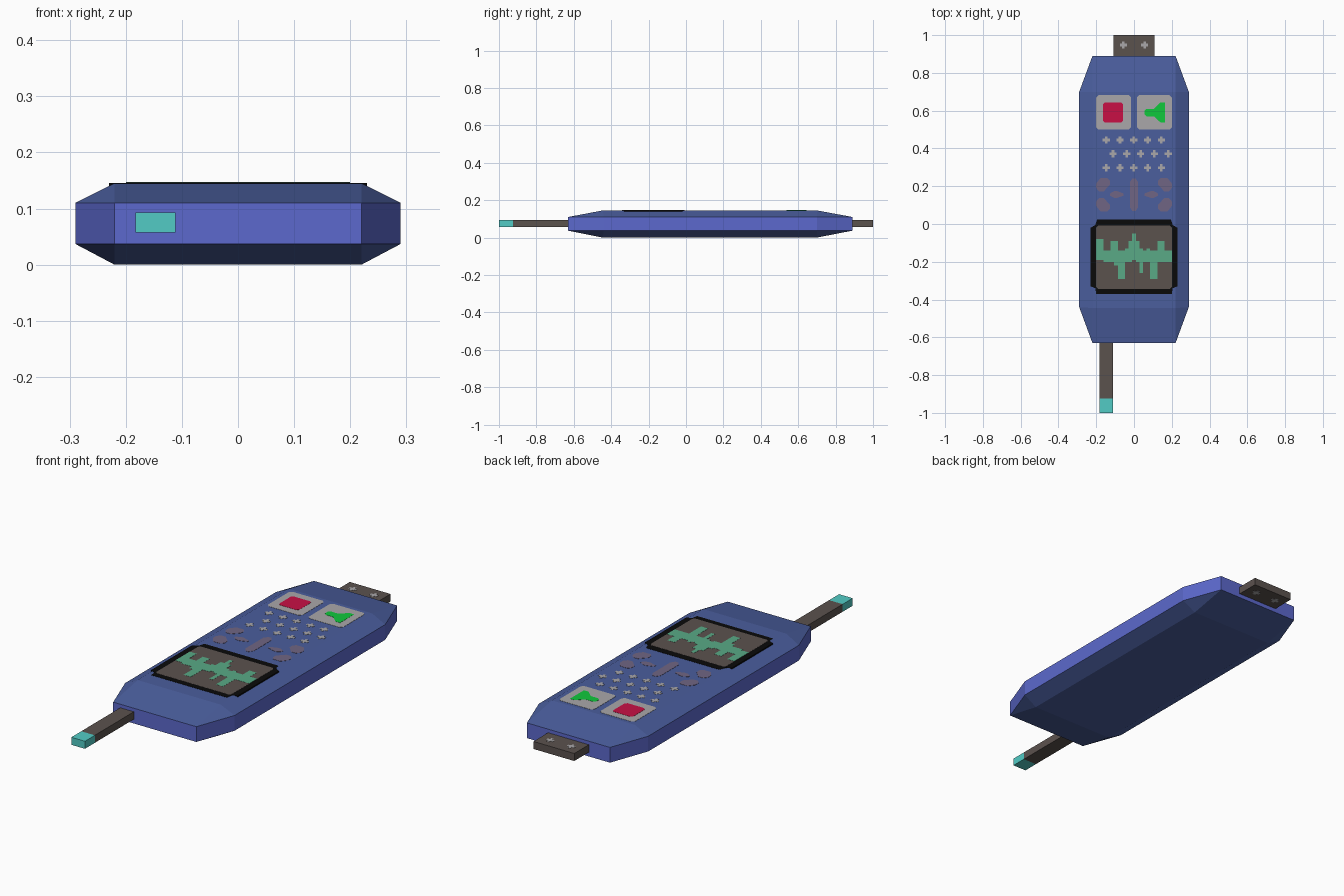
import bpy
import bmesh

cube = bpy.data.objects.get("Cube")
if cube:
    bpy.data.objects.remove(cube, do_unlink=True)


def material(name, rgb):
    m = bpy.data.materials.new(name)
    m.use_nodes = True
    m.diffuse_color = (*rgb, 1)
    m.node_tree.nodes["Principled BSDF"].inputs["Base Color"].default_value = (*rgb, 1)
    return m


steel_blue = material("steel blue", (0.069, 0.112, 0.34))
violet_blue = material("violet blue", (0.107, 0.141, 0.61))
teal = material("teal", (0.084, 0.6, 0.56))
brown = material("dark brown grey", (0.105, 0.084, 0.076))
grey = material("light grey", (0.4, 0.39, 0.4))
red = material("red", (0.58, 0.005, 0.06))
green = material("green", (0.005, 0.58, 0.045))
sea_green = material("sea green", (0.1, 0.4, 0.24))
mauve = material("mauve", (0.16, 0.13, 0.23))
black = material("black", (0.003, 0.003, 0.003))


def finish(name, bm, *mats):
    bmesh.ops.recalc_face_normals(bm, faces=bm.faces)
    mesh = bpy.data.meshes.new(name)
    bm.to_mesh(mesh)
    bm.free()
    for m in mats:
        mesh.materials.append(m)
    obj = bpy.data.objects.new(name, mesh)
    bpy.context.collection.objects.link(obj)
    return obj


def prisms(name, mat, outlines, z0, z1):
    """Extrude flat outlines from z0 up to z1 as one object."""
    bm = bmesh.new()
    for pts in outlines:
        low = [bm.verts.new((x, y, z0)) for x, y in pts]
        high = [bm.verts.new((x, y, z1)) for x, y in pts]
        bm.faces.new(low)
        bm.faces.new(high)
        for i in range(len(pts)):
            j = (i + 1) % len(pts)
            bm.faces.new((low[i], low[j], high[j], high[i]))
    return finish(name, bm, mat)


def rect(x0, x1, y0, y1):
    return [(x0, y0), (x1, y0), (x1, y1), (x0, y1)]


def chamfered(x0, x1, y0, y1, cx, cy=None):
    cy = cy or cx
    return [(x0 + cx, y0), (x1 - cx, y0), (x1, y0 + cy), (x1, y1 - cy),
            (x1 - cx, y1), (x0 + cx, y1), (x0, y1 - cy), (x0, y0 + cy)]


def plus(x, y, arm=0.019, half=0.007):
    quarter = [(half, half), (half, arm), (-half, arm)]
    pts = []
    for _ in range(4):
        pts += [(x + a, y + b) for a, b in quarter]
        quarter = [(-b, a) for a, b in quarter]
    return pts


def mirrored(pts):
    return [(-x, y) for x, y in pts]


# Casing: octagonal band, tapering to a rectangle above and below
TOP = 0.145
half_band = [(0.22, -0.63), (0.29, -0.44), (0.29, 0.70), (0.22, 0.89)]
band = half_band + mirrored(half_band)[::-1]
bm = bmesh.new()
lower = [bm.verts.new((x, y, 0.037)) for x, y in band]
upper = [bm.verts.new((x, y, 0.11)) for x, y in band]
for i in range(8):
    j = (i + 1) % 8
    bm.faces.new((lower[i], lower[j], upper[j], upper[i])).material_index = 1
for ring, z in ((lower, 0), (upper, TOP)):
    cap = [bm.verts.new((x, y, z)) for x, y in rect(-0.22, 0.22, -0.445, 0.70)]
    bm.faces.new(cap)
    owner = [1, 1, 2, 2, 3, 3, 0, 0]
    for i in range(8):
        j = (i + 1) % 8
        a, b = cap[owner[i]], cap[owner[j]]
        bm.faces.new((ring[i], ring[j], a) if a == b else (ring[i], ring[j], b, a))
finish("casing", bm, steel_blue, violet_blue)

# Probe and rear connector
prisms("probe_rod", brown, [rect(-0.183, -0.111, -0.925, -0.6)], 0.057, 0.093)
prisms("probe_tip", teal, [rect(-0.183, -0.111, -1, -0.925)], 0.057, 0.093)
prisms("rear_connector", brown, [rect(-0.108, 0.108, 0.86, 1)], 0.057, 0.093)
pins = [plus(s * 0.056, 0.948) for s in (-1, 1)]
prisms("connector_pins_top", grey, pins, 0.092, 0.094)
prisms("connector_pins_bottom", grey, pins, 0.056, 0.058)

# Screen with its black frame and wave trace
prisms("screen_frame", black, [[
    (-0.2, -0.37), (0.2, -0.37), (0.205, -0.34), (0.23, -0.33), (0.23, -0.02),
    (0.205, -0.005), (0.195, 0.025), (-0.195, 0.025), (-0.205, -0.005),
    (-0.23, -0.02), (-0.23, -0.33), (-0.205, -0.34)]], 0.139, TOP + 0.001)
prisms("screen", brown, [chamfered(-0.2, 0.2, -0.343, -0.008, 0.01)], 0.143, TOP + 0.0016)
tops = [8, 8, 14, 14, 9, 9, 14, 14, 13, 9, 5, 9, 13, 14, 13, 14, 14, 9, 9, 14, 14]
bottoms = [19, 19, 20, 20, 20, 22, 29, 29, 20, 20, 19, 20, 26, 20, 20, 29, 29, 20, 20, 20, 20]
step = 0.4 / len(tops)
trace = [rect(-0.2 + i * step, -0.2 + (i + 1) * step, -b / 100, -t / 100)
         for i, (t, b) in enumerate(zip(tops, bottoms))]
prisms("wave_trace", sea_green, trace, 0.144, TOP + 0.0022)

# Two buttons with red square and green horn symbols
button = chamfered(0.016, 0.2, 0.5, 0.682, 0.012)
prisms("buttons", grey, [button, mirrored(button)], 0.143, TOP + 0.001)
prisms("stop_symbol", red, [chamfered(-0.165, -0.058, 0.538, 0.644, 0.01)], 0.143, TOP + 0.0018)
prisms("horn_symbol", green, [[
    (0.055, 0.58), (0.068, 0.57), (0.105, 0.57), (0.14, 0.538), (0.164, 0.538),
    (0.164, 0.644), (0.14, 0.644), (0.105, 0.61), (0.068, 0.61), (0.055, 0.6)]],
    0.143, TOP + 0.0018)

# Speaker dots in three staggered rows
dots = [plus(-0.147 + 0.073 * i + shift, y)
        for y, shift in ((0.445, 0), (0.372, 0.036), (0.298, 0)) for i in range(5)]
prisms("speaker_dots", grey, dots, 0.143, TOP + 0.001)

# Faded keypad marks: centre bar, side wedges and corner petals
marks = [chamfered(-0.022, 0.022, 0.068, 0.242, 0.014, 0.02)]
wedge = [(0.055, 0.15), (0.09, 0.138), (0.105, 0.138), (0.127, 0.15),
         (0.127, 0.162), (0.105, 0.174), (0.09, 0.174), (0.055, 0.162)]
petal = [(0.128, 0.052), (0.16, 0.018), (0.185, 0.018), (0.2, 0.035),
         (0.2, 0.06), (0.178, 0.088), (0.14, 0.088), (0.128, 0.075)]
petals = [[(x, 0.155 + s * y) for x, y in petal] for s in (-1, 1)]
for shape in [wedge] + petals:
    marks += [shape, mirrored(shape)]
prisms("keypad_marks", mauve, marks, 0.143, TOP + 0.001)
